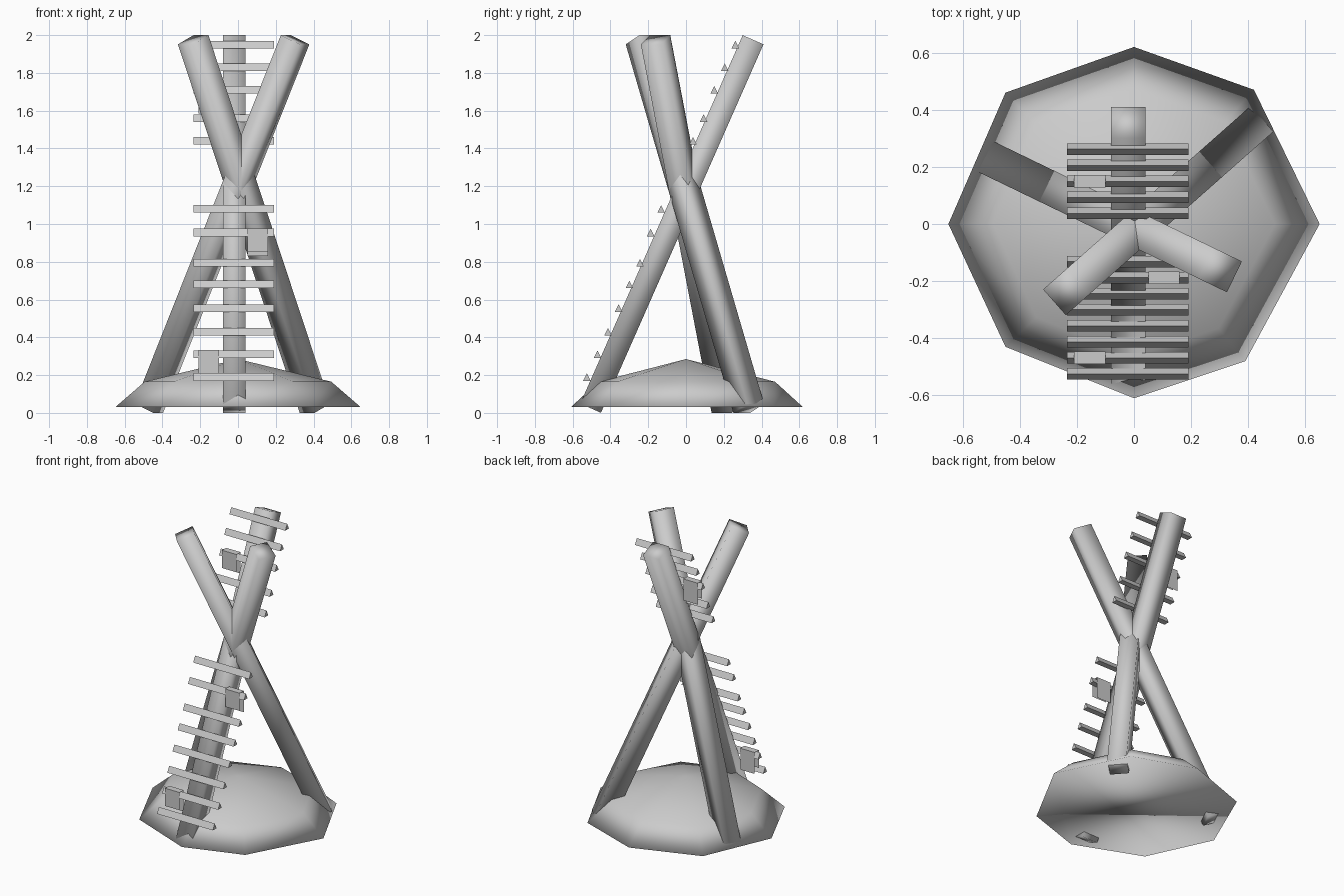
import bpy
from math import atan2, pi
from mathutils import Vector, Matrix

cube = bpy.data.objects.get("Cube")
if cube:
    bpy.data.objects.remove(cube, do_unlink=True)

grey = bpy.data.materials.new("plain grey")
grey.use_nodes = True
grey.diffuse_color = (0.6, 0.6, 0.6, 1)
grey.node_tree.nodes["Principled BSDF"].inputs["Base Color"].default_value = (0.6, 0.6, 0.6, 1)


def make(name, verts, faces, smooth=False):
    mesh = bpy.data.meshes.new(name)
    mesh.from_pydata(verts, [], faces)
    mesh.materials.append(grey)
    for p in mesh.polygons:
        p.use_smooth = smooth
    obj = bpy.data.objects.new(name, mesh)
    bpy.context.collection.objects.link(obj)
    return obj


def prism(name, section, length, smooth=False):
    """Extrude a 2D section along local z, centred on the origin."""
    n = len(section)
    verts = [(x, y, z) for z in (-length / 2, length / 2) for x, y in section]
    faces = [(i, (i + 1) % n, n + (i + 1) % n, n + i) for i in range(n)]
    faces += [tuple(reversed(range(n))), tuple(range(n, 2 * n))]
    return make(name, verts, faces, smooth)


# Earth mound: faceted rim, inner shoulder and a low peak
rim = [(0.65, 0), (0.42, 0.47), (0, 0.62), (-0.45, 0.46),
       (-0.65, 0), (-0.45, -0.43), (0, -0.61), (0.39, -0.48)]
n = len(rim)
verts = [(x, y, 0.03) for x, y in rim]
verts += [(x * 0.76, y * 0.76, 0.165) for x, y in rim] + [(0, 0, 0.285)]
faces = [tuple(reversed(range(n)))]
for i in range(n):
    j = (i + 1) % n
    faces += [(i, j, n + j, n + i), (n + i, n + j, 2 * n)]
make("mound", verts, faces, True)

# Three square poles leaning across each other
TILT = atan2(0.43, 0.975)
square = [(-0.06, -0.06), (0.06, -0.06), (0.06, 0.06), (-0.06, 0.06)]
poles = {
    "ladder_pole": ((-0.02, -0.075), (0, 1)),
    "left_pole": ((0.085, 0.047), (-0.749, -0.662)),
    "right_pole": ((-0.085, 0.026), (0.9, -0.435)),
}
for name, (mid, lean) in poles.items():
    pole = prism(name, square, 2.132, True)
    pole.matrix_world = (Matrix.Translation((*mid, 1.0))
                         @ Matrix.Rotation(atan2(lean[1], lean[0]), 4, 'Z')
                         @ Matrix.Rotation(TILT, 4, 'Y'))

# Triangular rungs up the ladder pole, with a gap at the crossing
heights = [0.19, 0.31, 0.43, 0.555, 0.68, 0.795, 0.955, 1.08,
           1.44, 1.56, 1.71, 1.83, 1.95]
steps = [i for i in range(15) if i not in (8, 9)]
triangle = [(-0.02, -0.02), (0.02, -0.02), (0, 0.02)]
rungs = []
for step, z in zip(steps, heights):
    y = -0.525 + 0.0562 * step
    rung = prism("rung", triangle, 0.425)
    # section x -> world y, section y -> world z, length -> world x
    rung.matrix_world = Matrix(((0, 0, 1, -0.022), (1, 0, 0, y),
                                (0, 1, 0, z), (0, 0, 0, 1)))
    rungs.append((y, z))

# Sheets folded over three of the rungs
for index, x in ((1, -0.155), (6, 0.105), (10, -0.155)):
    y, z = rungs[index]
    path = [(y - 0.022, z - 0.1), (y - 0.022, z + 0.022),
            (y + 0.022, z + 0.022), (y + 0.022, z - 0.125)]
    verts = [(x + side, py, pz) for side in (-0.055, 0.055) for py, pz in path]
    make("folded_sheet", verts, [(i, i + 4, i + 5, i + 1) for i in range(3)])
